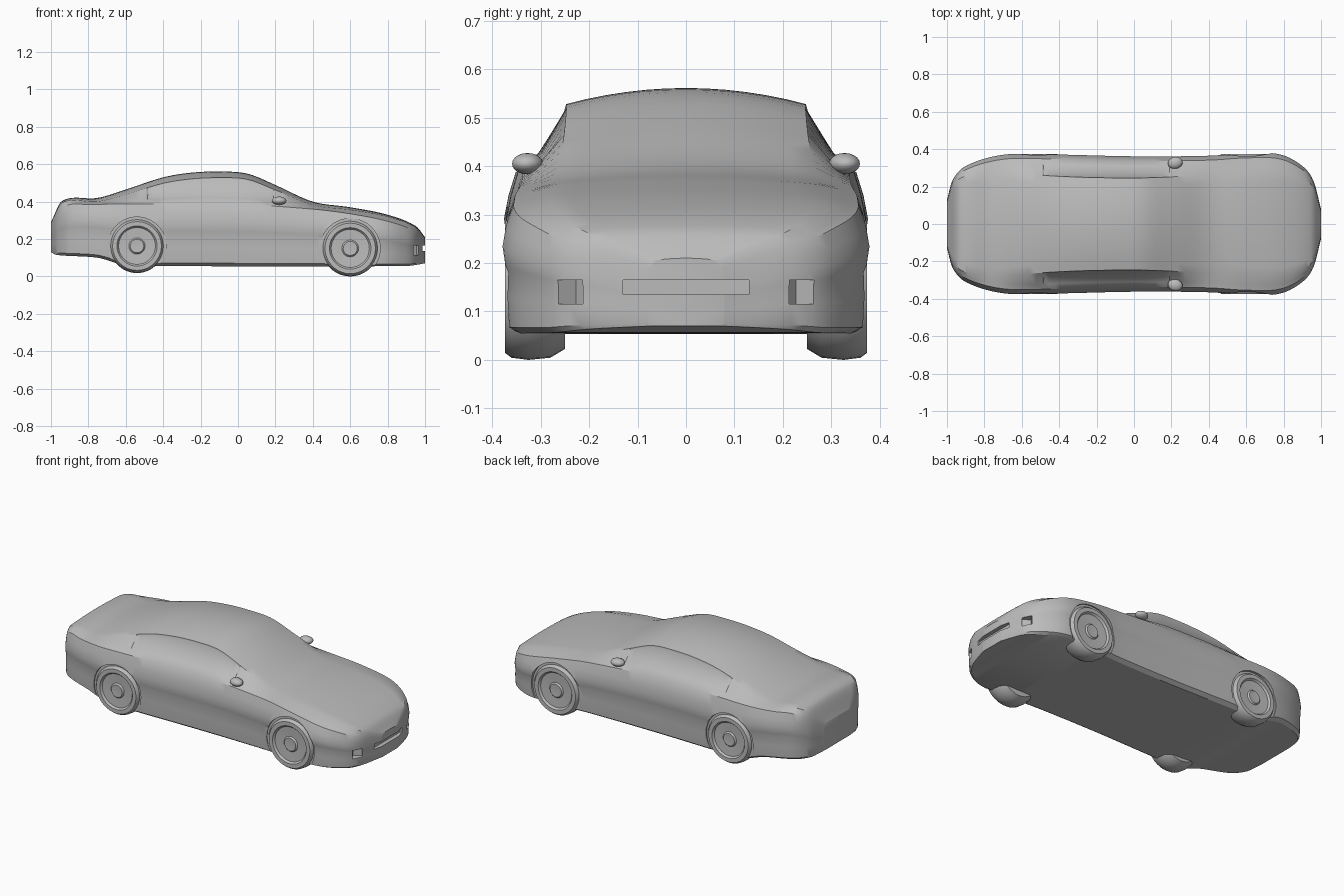
import bpy, bmesh, math
from mathutils import Vector

if "Cube" in bpy.data.objects:
    bpy.data.objects.remove(bpy.data.objects["Cube"])

paint = bpy.data.materials.new("plain grey")
paint.use_nodes = True
GREY = (0.5, 0.5, 0.5, 1)
paint.diffuse_color = GREY
paint.node_tree.nodes["Principled BSDF"].inputs["Base Color"].default_value = GREY


def curve(points):
    """Smooth interpolation through (x, value) points."""
    n = len(points)

    def slope(i):
        a, b = points[max(i - 1, 0)], points[min(i + 1, n - 1)]
        return (b[1] - a[1]) / (b[0] - a[0])

    def sample(x):
        i = 0
        while i < n - 2 and x > points[i + 1][0]:
            i += 1
        (xa, a), (xb, b) = points[i], points[i + 1]
        d = xb - xa
        t = min(max((x - xa) / d, 0), 1)
        s = t * t * (3 - 2 * t)
        ease = t * (1 - t)
        return a + (b - a) * s + d * ease * ((1 - t) * slope(i) - t * slope(i + 1))
    return sample


# Body outlines along the length of the car
half_width = curve([(-1, .13), (-.97, .235), (-.9, .31), (-.7, .37), (-.45, .372), (0, .362),
                    (.4, .365), (.6, .378), (.78, .372), (.9, .31), (.96, .23), (1, .08)])
floor_z = curve([(-1, .13), (-.97, .115), (-.75, .1), (-.62, .065), (-.4, .056), (.9, .056), (1, .07)])
shoulder_z = curve([(-1, .27), (-.94, .37), (-.8, .385), (0, .385), (.4, .36), (.6, .335),
                    (.8, .295), (.95, .24), (1, .185)])
top_z = curve([(-1, .29), (-.94, .405), (-.75, .42), (-.6, .465), (-.4, .53), (-.25, .555),
               (-.1, .561), (.05, .55), (.2, .489), (.4, .4), (.6, .37), (.8, .33),
               (.95, .27), (1, .21)])
crown = curve([(-1, .004), (-.9, .012), (-.4, .032), (.1, .03), (.4, .018), (1, .005)])
roof_ratio = curve([(-1, .88), (-.9, .83), (-.5, .7), (0, .68), (.4, .72), (.8, .75), (1, .85)])

# Side wall: height fraction from floor to shoulder, and width ratio
SIDE = [(0, .9), (.05, .965), (.3, .98), (.5, .975), (.56, .99), (.7, 1), (.85, .975), (1, .935)]
ROOF_STEPS = 6
BELT = len(SIDE) + 1          # index of the lower window edge in a half section


def half_section(x):
    w, low, mid, top = half_width(x), floor_z(x), shoulder_z(x), top_z(x)
    edge_y, edge_z = w * roof_ratio(x), max(top - crown(x), mid + .004)
    points = [(0, low)]
    points += [(w * ratio, low + (mid - low) * t) for t, ratio in SIDE]
    last_y = points[-1][1 - 1]
    points.append((last_y + (edge_y - last_y) * .33, mid + (edge_z - mid) * .25))
    for i in range(ROOF_STEPS + 1):
        k = 1 - i / ROOF_STEPS
        points.append((edge_y * k, top - (top - edge_z) * k * k))
    return points


def finish(obj, angle=35):
    obj.data.materials.clear()
    obj.data.materials.append(paint)
    bpy.ops.object.select_all(action="DESELECT")
    obj.select_set(True)
    bpy.context.view_layer.objects.active = obj
    bpy.ops.object.shade_smooth_by_angle(angle=math.radians(angle))
    return obj


def object_from(bm, name):
    bmesh.ops.recalc_face_normals(bm, faces=bm.faces)
    mesh = bpy.data.meshes.new(name)
    bm.to_mesh(mesh)
    bm.free()
    obj = bpy.data.objects.new(name, mesh)
    bpy.context.collection.objects.link(obj)
    return obj


def build_body():
    bm = bmesh.new()
    stations = 80
    rings, windows = [], {1: [], -1: []}
    for i in range(stations + 1):
        x = math.sin(math.pi / 2 * (2 * i / stations - 1))
        half = half_section(x)
        loop = half + [(-y, z) for y, z in half[-2:0:-1]]
        rings.append([bm.verts.new((x, y, z)) for y, z in loop])
    count = len(rings[0])
    for a, b in zip(rings, rings[1:]):
        for j in range(count):
            k = (j + 1) % count
            face = bm.faces.new((a[j], a[k], b[k], b[j]))
            middle = face.calc_center_median().x
            if j in (BELT, count - BELT - 1) and -.48 < middle < .2:
                windows[1 if j == BELT else -1].append(face)
    bm.faces.new(rings[0])
    bm.faces.new(rings[-1])
    bmesh.ops.recalc_face_normals(bm, faces=bm.faces)
    # Side windows sit slightly below the surrounding frame
    for faces in windows.values():
        bmesh.ops.inset_region(bm, faces=faces, thickness=.008, depth=-.004)
    return object_from(bm, "car_body")


def box_cutter(name, location, size, turn=0):
    bpy.ops.mesh.primitive_cube_add(size=1, location=location, rotation=(0, 0, turn))
    obj = bpy.context.object
    obj.name, obj.scale = name, size
    return obj


def arch_cutter(name, x, z, radius, side):
    bpy.ops.mesh.primitive_cylinder_add(vertices=40, radius=radius, depth=.1,
                                        location=(x, side * .405, z), rotation=(math.pi / 2, 0, 0))
    bpy.context.object.name = name
    return bpy.context.object


def wheel(name, x, z, radius, side):
    """Lathed tyre with a rounded tread and a shallow dished rim."""
    profile = [(0, .365), (.25, .368), (.3, .36), (.68, .363), (.74, .374), (.9, .374),
               (.97, .36), (1, .325), (.97, .28), (.85, .25), (0, .25)]
    bm = bmesh.new()
    verts = [bm.verts.new((r * radius, y, 0)) for r, y in profile]
    edges = [bm.edges.new(pair) for pair in zip(verts, verts[1:])]
    bmesh.ops.spin(bm, geom=verts + edges, axis=(0, 1, 0), cent=(0, 0, 0),
                   angle=math.tau, steps=36)
    bmesh.ops.remove_doubles(bm, verts=bm.verts, dist=.0005)
    for v in bm.verts:
        v.co = Vector((v.co.x + x, v.co.y * side, v.co.z + z))
    finish(object_from(bm, name))


def mirror(name, side):
    bpy.ops.mesh.primitive_uv_sphere_add(segments=16, ring_count=10, radius=1,
                                         location=(.22, side * .327, .405),
                                         rotation=(0, 0, side * .2))
    obj = bpy.context.object
    obj.name, obj.scale = name, (.04, .032, .022)
    finish(obj)


body = build_body()

# Shallow recesses: wheel arches, lower grille and front lamps
cutters = [box_cutter("grille_cutter", (1, 0, .15), (.05, .26, .03))]
AXLES = [("front", .6, .15, .15), ("rear", -.54, .163, .145)]
for side, label in ((1, "left"), (-1, "right")):
    cutters.append(box_cutter(label + "_lamp_cutter", (.96, side * .25, .14),
                              (.05, .09, .05), -side * .6))
    for end, x, z, radius in AXLES:
        cutters.append(arch_cutter(f"{end}_{label}_arch_cutter", x, z, radius + .01, side))
        wheel(f"{end}_{label}_wheel", x, z, radius, side)
    mirror(label + "_mirror", side)

for cutter in cutters:
    cut = body.modifiers.new(cutter.name, "BOOLEAN")
    cut.operation, cut.solver, cut.object = "DIFFERENCE", "EXACT", cutter
    cutter.hide_render = True
    cutter.hide_set(True)
finish(body, 30)
